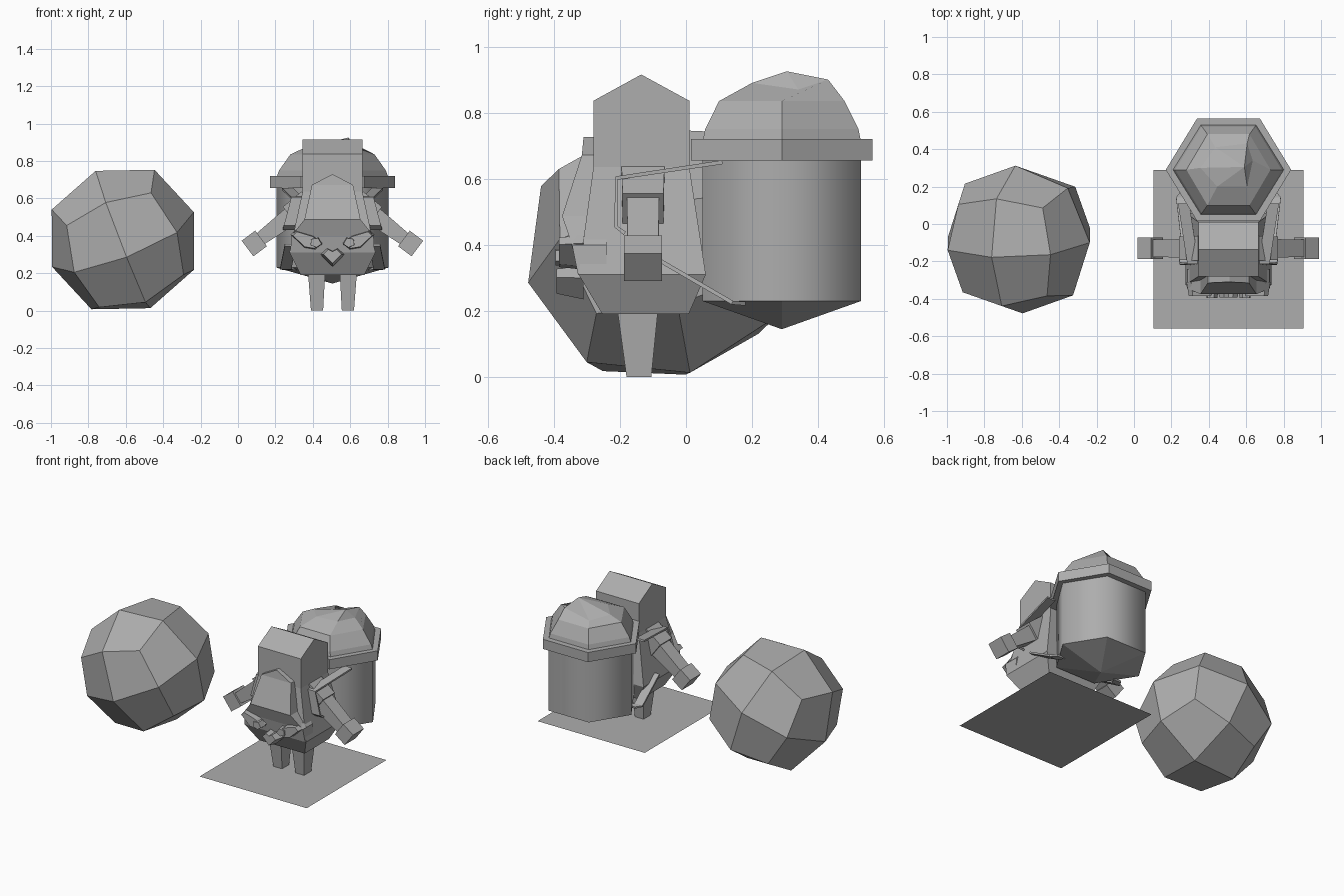
import bpy, bmesh, math
from mathutils import Vector, Matrix

if "Cube" in bpy.data.objects:
    bpy.data.objects.remove(bpy.data.objects["Cube"])

CX = 0.505   # centre line of the figure
gray = bpy.data.materials.new("light gray")
gray.diffuse_color = (0.42, 0.42, 0.42, 1)
gray.use_nodes = True
gray.node_tree.nodes["Principled BSDF"].inputs["Base Color"].default_value = gray.diffuse_color


def finish(name, bm):
    bmesh.ops.recalc_face_normals(bm, faces=bm.faces)
    me = bpy.data.meshes.new(name)
    bm.to_mesh(me)
    bm.free()
    ob = bpy.data.objects.new(name, me)
    me.materials.append(gray)
    bpy.context.collection.objects.link(ob)
    return ob


def loft(name, rings, closed_ring=True):
    """Skin equal-length rings of points and cap both ends."""
    bm = bmesh.new()
    vr = [[bm.verts.new(p) for p in r] for r in rings]
    n = len(vr[0])
    for a, b in zip(vr, vr[1:]):
        for i in range(n):
            j = (i + 1) % n
            bm.faces.new((a[i], a[j], b[j], b[i]))
    bm.faces.new(vr[0])
    bm.faces.new(vr[-1])
    bmesh.ops.remove_doubles(bm, verts=bm.verts, dist=1e-5)
    return finish(name, bm)


def rect(z, x0, x1, y0, y1):
    return [(x0, y0, z), (x1, y0, z), (x1, y1, z), (x0, y1, z)]


def hexagon(z, rx, ry, cy=0.29):
    return [(CX + rx * math.cos(i * math.pi / 3),
             cy + ry * math.sin(i * math.pi / 3) / 0.866, z) for i in range(6)]


def prism(name, pts, y0, y1, shrink=1.0):
    """Extrude an outline of (x, z) points along y, the front optionally smaller."""
    mx = sum(p[0] for p in pts) / len(pts)
    mz = sum(p[1] for p in pts) / len(pts)
    front = [(mx + (x - mx) * shrink, y0, mz + (z - mz) * shrink) for x, z in pts]
    return loft(name, [front, [(x, y1, z) for x, z in pts]])


# boulder: rounded cube, tilted
bm = bmesh.new()
bmesh.ops.create_cube(bm, size=0.968)
u = Vector((3.5, -71, -17)).normalized()
w = Vector((-25.5, -16.6, 64))
w = (w - u * w.dot(u)).normalized()
rot = Matrix((u, w, u.cross(w))).transposed().to_4x4()
bm.transform(Matrix.Translation((-0.615, -0.083, 0.38)) @ rot)
ball = finish("boulder", bm)
ball.modifiers.new("round", 'SUBSURF').levels = 1
ball.modifiers["round"].render_levels = 1

# ground sheet
bm = bmesh.new()
bm.faces.new([bm.verts.new(p) for p in rect(0.0, 0.105, 0.905, -0.56, 0.29)])
finish("ground_sheet", bm)

# body with ridged top
loft("body", [rect(z, CX - h, CX + h, a, b) for z, h, a, b in (
    (0.19, 0.17, -0.253, 0.008), (0.31, 0.23, -0.325, 0.06),
    (0.636, 0.16, -0.28, 0.01), (0.836, 0.16, -0.28, 0.01),
    (0.915, 0.16, -0.136, -0.135))])

# face hood, bulging forward
loft("face_hood", [rect(z, CX - h, CX + h, y, -0.24) for z, h, y in (
    (0.31, 0.225, -0.327), (0.40, 0.22, -0.345), (0.487, 0.15, -0.375),
    (0.672, 0.11, -0.315), (0.727, 0.005, -0.31))])

# beak
prism("beak", [(CX, 0.235), (CX + 0.065, 0.30), (CX + 0.03, 0.335),
               (CX, 0.32), (CX - 0.03, 0.335), (CX - 0.065, 0.30)], -0.392, -0.31, 0.75)

# ring band and pack
pack = loft("pack", [hexagon(0.145, 0.001, 0.001), hexagon(0.23, 0.30, 0.24),
                     hexagon(0.68, 0.30, 0.24)])
for f in pack.data.polygons:
    f.use_smooth = abs(f.normal.z) < 0.1
loft("pack_band", [hexagon(0.655, 0.335, 0.275), hexagon(0.72, 0.335, 0.275)])

# lumpy pack lid
top = [(CX + 0.13, 0.34, 0.87), (CX + 0.10, 0.43, 0.90), (CX - 0.07, 0.41, 0.85),
       (CX - 0.15, 0.30, 0.87), (CX - 0.06, 0.20, 0.88), (CX + 0.10, 0.20, 0.89)]
peak = [(CX + 0.085, 0.305, 0.925)] * 6
lid = loft("pack_lid", [hexagon(0.71, 0.30, 0.24), hexagon(0.75, 0.285, 0.232),
                        hexagon(0.835, 0.225, 0.19), top])
bm = bmesh.new()
bm.from_mesh(lid.data)
cap = max(bm.faces, key=lambda f: f.calc_center_median().z)
tip = bmesh.ops.poke(bm, faces=[cap])["verts"][0]
tip.co = peak[0]
bm.to_mesh(lid.data)
bm.free()

# mirrored parts
for side, s in (("left", -1), ("right", 1)):
    def X(o):
        return CX + s * o

    # leg, narrower at the foot
    loft(side + "_leg", [rect(0.0, X(0.05), X(0.115), -0.18, -0.105),
                         rect(0.22, X(0.038), X(0.132), -0.21, -0.083)])

    # cheek spike and eye
    prism(side + "_cheek", [(X(0.05), 0.36), (X(0.10), 0.40), (X(0.20), 0.43),
                            (X(0.225), 0.405), (X(0.15), 0.335), (X(0.09), 0.325)],
          -0.385, -0.31, 0.85)
    prism(side + "_eye", [(X(0.055), 0.355), (X(0.075), 0.39), (X(0.115), 0.385),
                          (X(0.12), 0.35), (X(0.085), 0.335)], -0.395, -0.35, 0.9)

    # arm pieces run down and outward
    d = Vector((0.80, 0, -0.60))
    n = Vector((0.60, 0, 0.80))
    start = Vector((0.17, -0.13, 0.545))

    def section(t, half_w, half_y):
        c = start + d * t
        out = []
        for a, b in ((-1, -1), (1, -1), (1, 1), (-1, 1)):
            p = c + n * a * half_w + Vector((0, b * half_y, 0))
            out.append((X(p.x), p.y, p.z))
        return out

    loft(side + "_sleeve", [section(-0.06, 0.07, 0.065), section(0.07, 0.065, 0.062)])
    loft(side + "_arm", [section(0.0, 0.055, 0.05), section(0.28, 0.035, 0.046)])
    loft(side + "_hand", [section(0.265, 0.052, 0.058), section(0.355, 0.052, 0.058)])

    # strap ribbons, swept as thin bands beside the body
    for part, path in (
            ("upper", [(0.11, 0.65, 0.24), (-0.21, 0.602, 0.19),
                       (-0.212, 0.455, 0.23), (-0.185, 0.435, 0.235)]),
            ("lower", [(-0.075, 0.35, 0.225), (0.14, 0.225, 0.25), (0.18, 0.222, 0.22)])):
        rings = []
        for i, (y, z, o) in enumerate(path):
            a, b = path[max(i - 1, 0)], path[min(i + 1, len(path) - 1)]
            t = Vector((b[0] - a[0], b[1] - a[1])).normalized() * 0.006
            rings.append([(X(o - 0.03), y - t.y, z + t.x), (X(o + 0.03), y - t.y, z + t.x),
                          (X(o + 0.03), y + t.y, z - t.x), (X(o - 0.03), y + t.y, z - t.x)])
        loft(side + "_" + part + "_strap", rings)
